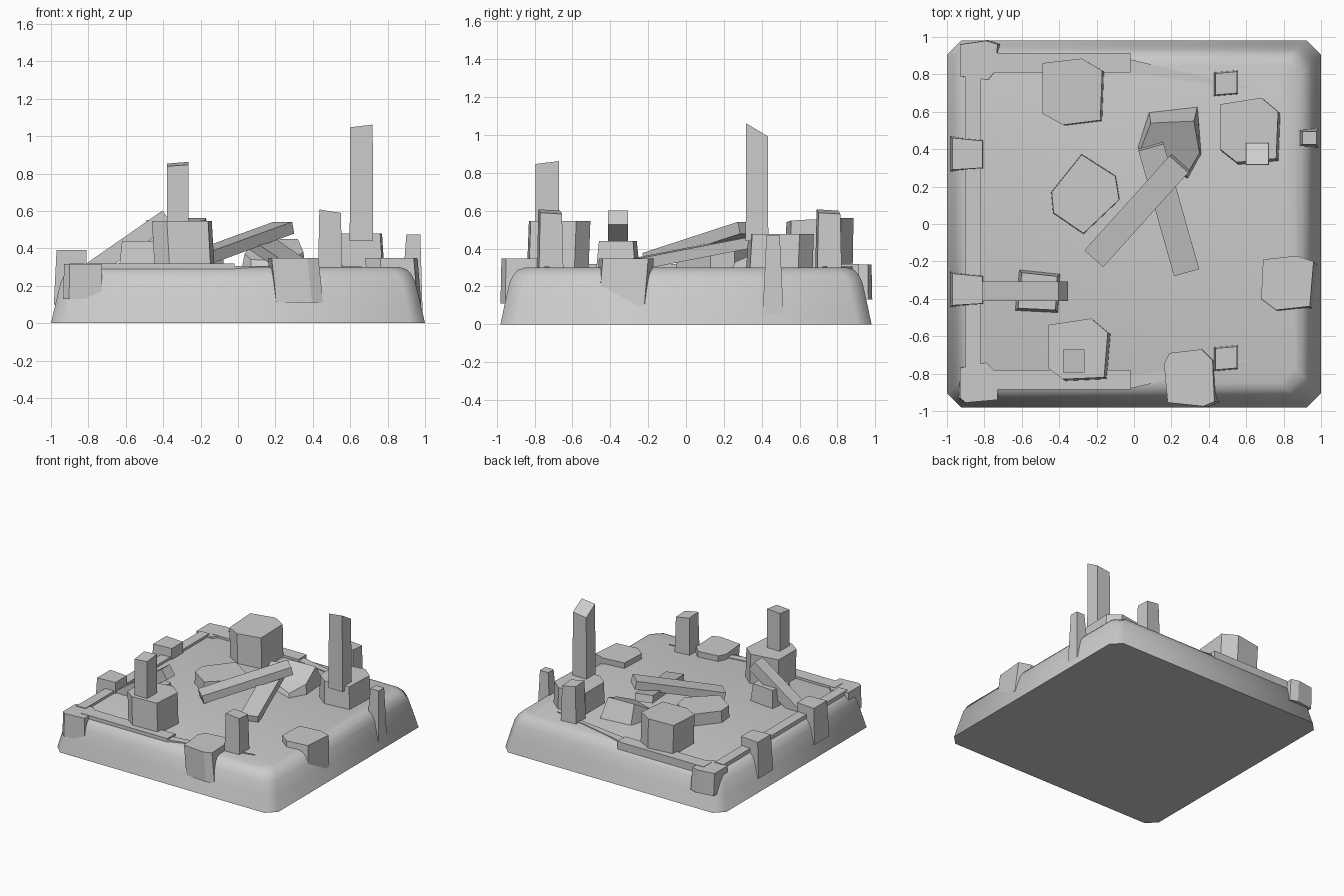
import bpy, bmesh, math
from mathutils import Vector, Matrix

if "Cube" in bpy.data.objects:
    bpy.data.objects.remove(bpy.data.objects["Cube"])


def make(name, verts, faces):
    me = bpy.data.meshes.new(name)
    ob = bpy.data.objects.new(name, me)
    bpy.context.collection.objects.link(ob)
    bm = bmesh.new()
    vs = [bm.verts.new(v) for v in verts]
    for f in faces:
        bm.faces.new([vs[i] for i in f])
    bmesh.ops.recalc_face_normals(bm, faces=bm.faces)
    bm.to_mesh(me)
    bm.free()
    return ob


def loft(name, rings):
    """Skin a stack of equal-sized loops and cap both ends."""
    n = len(rings[0])
    faces = [tuple(range(n)), tuple(range(n * (len(rings) - 1), n * len(rings)))]
    for r in range(len(rings) - 1):
        for i in range(n):
            j = (i + 1) % n
            faces.append((r * n + i, r * n + j, r * n + n + j, r * n + n + i))
    return make(name, [p for ring in rings for p in ring], faces)


def stone(name, pts, z0, z1, flare=1.0, shift=(0, 0), slope=(0, 0)):
    """Prism from a top outline; the foot is scaled and shifted, the top may slope."""
    cx = sum(p[0] for p in pts) / len(pts)
    cy = sum(p[1] for p in pts) / len(pts)
    foot = [(cx + (x - cx) * flare + shift[0], cy + (y - cy) * flare + shift[1], z0) for x, y in pts]
    top = [(x, y, z1 + slope[0] * (x - cx) + slope[1] * (y - cy)) for x, y in pts]
    return loft(name, [foot, top])


def rect(x0, x1, y0, y1):
    return [(x0, y0), (x1, y0), (x1, y1), (x0, y1)]


def beam(name, a, b, width, thick):
    """Straight plank between two centre points."""
    a, b = Vector(a), Vector(b)
    d = (b - a).normalized()
    side = d.cross(Vector((0, 0, 1))).normalized() * width / 2
    up = side.cross(d).normalized() * thick / 2
    return loft(name, [[p + side * s + up * t for s, t in ((-1, -1), (1, -1), (1, 1), (-1, 1))] for p in (a, b)])


# rounded base slab
rings = []
for z, hx, hy in ((0, 1, .98), (.12, .972, .955), (.22, .948, .932), (.26, .928, .913), (.288, .90, .888), (.3, .86, .85)):
    c = .075
    rings.append([(hx - c, -hy, z), (hx, c - hy, z), (hx, hy - c, z), (hx - c, hy, z),
                  (c - hx, hy, z), (-hx, hy - c, z), (-hx, c - hy, z), (c - hx, -hy, z)])
base = loft("base", rings)
bpy.context.view_layer.objects.active = base
base.select_set(True)
bpy.ops.object.shade_smooth_by_angle(angle=math.radians(50))
base.select_set(False)

# low kerbs along the back, front and left edges
stone("back_kerb", rect(-.8, -.02, .81, .915), .24, .318)
stone("front_kerb", rect(-.8, -.02, -.885, -.78), .24, .318)
stone("left_kerb", rect(-.9, -.82, -.8, .8), .22, .32)
for s, n in ((1, "back"), (-1, "front")):
    stone(n + "_kerb_tail", [(-.02, .81 * s), (.5, .735 * s), (.66, .72 * s), (-.02, .88 * s)], .25, .306)

# edge stones hanging over the rim
stone("back_left_corner_stone", [(-.93, .79), (-.78, .77), (-.74, .82), (-.73, .96), (-.79, .98), (-.93, .96)],
      .13, .315, 1.04, (.01, 0))
stone("front_left_corner_stone", [(-.93, -.93), (-.9, -.955), (-.73, -.94), (-.73, -.8), (-.79, -.74), (-.93, -.77)],
      .13, .315, 1.05, (0, 0))
for y, n in ((.375, "back"), (-.35, "front")):
    stone(n + "_left_edge_stone", [(-.97, y - .085), (-.81, y - .075), (-.81, y + .07), (-.97, y + .085)],
          .1, .39, 1.12, (-.005, 0))
stone("front_edge_stone", [(.16, -.75), (.19, -.69), (.36, -.67), (.42, -.73), (.43, -.95), (.37, -.975), (.18, -.955)],
      .11, .347, 1.0, (.025, -.005))
stone("right_edge_stone", [(.68, -.4), (.76, -.46), (.94, -.44), (.96, -.2), (.87, -.17), (.69, -.19)],
      .1, .347, 1.0, (.02, -.02))
stone("right_edge_pillar", rect(.9, .975, .425, .495), .03, .473, 1.6, (-.01, 0))

# pedestal blocks with broken columns
stone("front_pedestal", [(-.46, -.77), (-.38, -.83), (-.16, -.82), (-.14, -.58), (-.23, -.505), (-.46, -.54)],
      .28, .545, 1.0, (.015, -.01))
stone("front_column", rect(-.38, -.265, -.795, -.67), .5, .85, 1.0, (0, 0), (.08, .12))
stone("back_right_pedestal", [(.46, .4), (.55, .33), (.76, .35), (.77, .6), (.68, .675), (.46, .64)],
      .28, .478, 1.02, (.01, -.01))
stone("back_right_column", rect(.6, .72, .318, .432), .44, 1.02, 1.05, (0, 0), (.12, -.6))
stone("back_block", [(-.49, .59), (-.38, .53), (-.18, .555), (-.17, .82), (-.28, .885), (-.49, .86)],
      .28, .55, 1.0, (.01, -.005), (.04, .05))

# short posts on the right half
for y, n in ((.75, "back"), (-.72, "front")):
    stone(n + "_post", [(.435, y - .06), (.55, y - .05), (.55, y + .065), (.435, y + .055)],
          .28, .595, 1.12, (0, 0), (-.15, -.06))

# fallen slab in the middle
stone("fallen_slab", [(-.44, .17), (-.28, .37), (-.1, .255), (-.08, .13), (-.27, -.05), (-.43, .06)], .29, .395, 1.02)

# tilted chunk under the beams
make("tilted_chunk",
     [(.02, .41, .29), (.08, .6, .29), (.34, .63, .29), (.36, .37, .29), (.29, .24, .29), (.07, .32, .29),
      (.035, .4, .37), (.09, .54, .45), (.32, .55, .45), (.35, .38, .38), (.28, .26, .33), (.07, .35, .34)],
     [(0, 1, 2, 3, 4, 5), (6, 7, 8, 9), (6, 9, 10, 11)] + [(i, (i + 1) % 6, 6 + (i + 1) % 6, 6 + i) for i in range(6)])

# fallen beams
beam("upper_beam", (-.21, -.18, .345), (.245, .325, .51), .135, .065)
beam("lower_beam", (.28, -.255, .32), (.09, .415, .45), .14, .06)
stone("beam_support", [(-.62, -.45), (-.42, -.46), (-.41, -.28), (-.6, -.26)], .28, .44, 1.16)
beam("leaning_beam", (-.91, -.36, .195), (-.378, -.36, .565), .105, .09)
